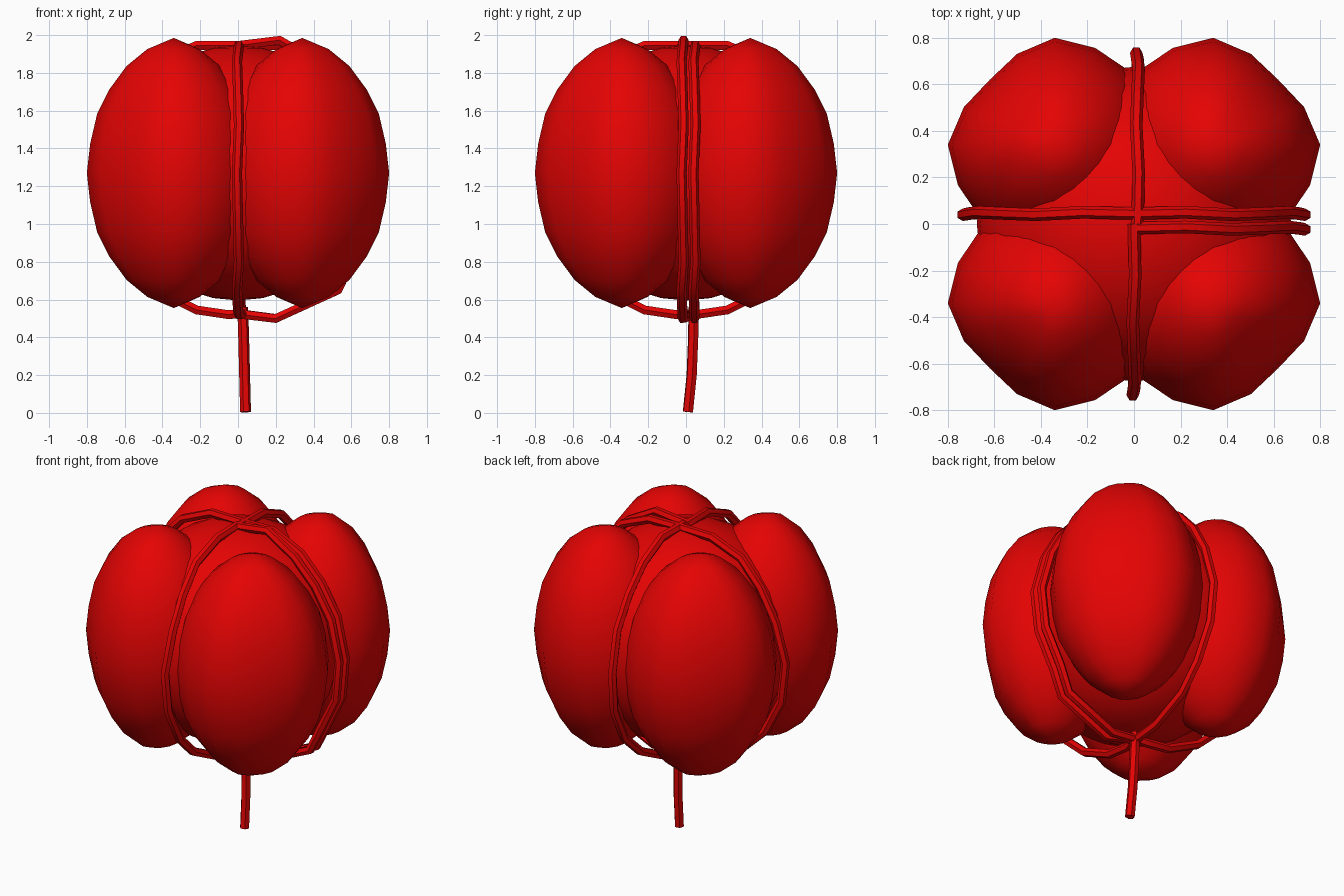
import bpy, bmesh, math
from mathutils import Vector

cube = bpy.data.objects.get("Cube")
if cube:
    bpy.data.objects.remove(cube, do_unlink=True)

red = bpy.data.materials.new("bright_red")
red.use_nodes = True
color = (0.78, 0.001, 0.001, 1)
red.diffuse_color = color
red.node_tree.nodes["Principled BSDF"].inputs["Base Color"].default_value = color

CENTRE_Z = 1.27


def finish(obj):
    """Give an object its colour and make it the active one."""
    obj.data.materials.clear()
    obj.data.materials.append(red)
    bpy.ops.object.select_all(action='DESELECT')
    obj.select_set(True)
    bpy.context.view_layer.objects.active = obj


# Core ball that the strings wrap around
bpy.ops.mesh.primitive_uv_sphere_add(segments=32, ring_count=16, radius=.675,
                                     location=(0, 0, CENTRE_Z))
core = bpy.context.object
core.name = "core_ball"
finish(core)
bpy.ops.object.shade_smooth()

# Lobe: outline from equator to pole, and cross-section from its outer side
# round to its side; the inner half is round
RING_RADIUS = [.46, .443, .406, .34, .25, .14]
RING_HEIGHT = [0, .153, .312, .444, .566, .656]
POLE_HEIGHT = .715
SECTION = [.86, .92, 1, .98]
SEGMENTS = 16
LOBE_OFFSET = .34


def lobe_ring(bm, k):
    """One ring of the lobe, k from -5 to 5."""
    verts = []
    for s in range(SEGMENTS):
        step = min(s, SEGMENTS - s)
        r = RING_RADIUS[abs(k)] * (SECTION[step] if step < 4 else .98)
        angle = math.tau * s / SEGMENTS + math.pi / 4
        verts.append(bm.verts.new((LOBE_OFFSET + r * math.cos(angle),
                                   LOBE_OFFSET + r * math.sin(angle),
                                   math.copysign(RING_HEIGHT[abs(k)], k))))
    return verts


bm = bmesh.new()
rings = [lobe_ring(bm, k) for k in range(-5, 6)]
bottom = bm.verts.new((LOBE_OFFSET, LOBE_OFFSET, -POLE_HEIGHT))
top = bm.verts.new((LOBE_OFFSET, LOBE_OFFSET, POLE_HEIGHT))
for s in range(SEGMENTS):
    n = (s + 1) % SEGMENTS
    for low, high in zip(rings, rings[1:]):
        bm.faces.new((low[s], low[n], high[n], high[s]))
    bm.faces.new((bottom, rings[0][n], rings[0][s]))
    bm.faces.new((top, rings[-1][s], rings[-1][n]))
lobe_mesh = bpy.data.meshes.new("lobe")
bm.to_mesh(lobe_mesh)
bm.free()

# Four lobes around the core
for i, name in enumerate(("back_left", "back_right", "front_right", "front_left")):
    lobe = bpy.data.objects.new(name + "_lobe", lobe_mesh)
    lobe.location.z = CENTRE_Z
    lobe.rotation_euler.z = i * math.pi / 2
    bpy.context.collection.objects.link(lobe)
    finish(lobe)
bpy.ops.object.shade_smooth()


def cord(name, points, radius=.027):
    """Thin tube along a path."""
    curve = bpy.data.curves.new(name, 'CURVE')
    curve.dimensions = '3D'
    curve.bevel_depth = radius
    curve.bevel_resolution = 1
    curve.use_fill_caps = True
    spline = curve.splines.new('POLY')
    spline.points.add(len(points) - 1)
    for p, co in zip(spline.points, points):
        p.co = (*co, 1)
    obj = bpy.data.objects.new(name, curve)
    bpy.context.collection.objects.link(obj)
    finish(obj)
    bpy.ops.object.convert(target='MESH')
    bpy.ops.object.shade_smooth_by_angle(angle=math.radians(50))


# Strings lying in the grooves: distance from the axis and height
UPPER = [(0, 1.945), (.22, 1.945), (.42, 1.86), (.56, 1.71),
         (.67, 1.52), (.735, 1.27), (.71, 1.02), (.6, .8)]
TIGHT_END = [(.45, .66), (.22, .545), (.05, .52), (0, .525)]
LOOSE_END = [(.53, .65), (.2, .5), (0, .525)]
KNOT_X, KNOT_Y = .02, .04


def string(name, direction, tail, shift, lift=0):
    """String from the crown, down a groove, to the knot below."""
    d = Vector(direction)
    side = Vector((abs(d.y), abs(d.x), 0))
    path = UPPER + tail
    pts = []
    for i, (r, z) in enumerate(path):
        offset = shift + .006 * math.sin(i * 2.1)
        if i == len(path) - 1:
            offset = KNOT_X if d.y else KNOT_Y
        height = z + lift if i == 1 else z
        pts.append(d * r + side * offset + Vector((0, 0, height)))
    cord(name, pts)


string("front_string", (0, -1, 0), TIGHT_END, 0)
string("back_string", (0, 1, 0), TIGHT_END, .015)
string("right_string", (-1, 0, 0), TIGHT_END, .045)
string("left_string", (1, 0, 0), LOOSE_END, .045)
string("left_second_string", (1, 0, 0), LOOSE_END, -.018, .028)

# Hanging tail below the knot
cord("tail_string", [(.025, .04, .56), (.03, .038, .4),
                     (.035, .03, .2), (.04, .01, .005)], .029)
